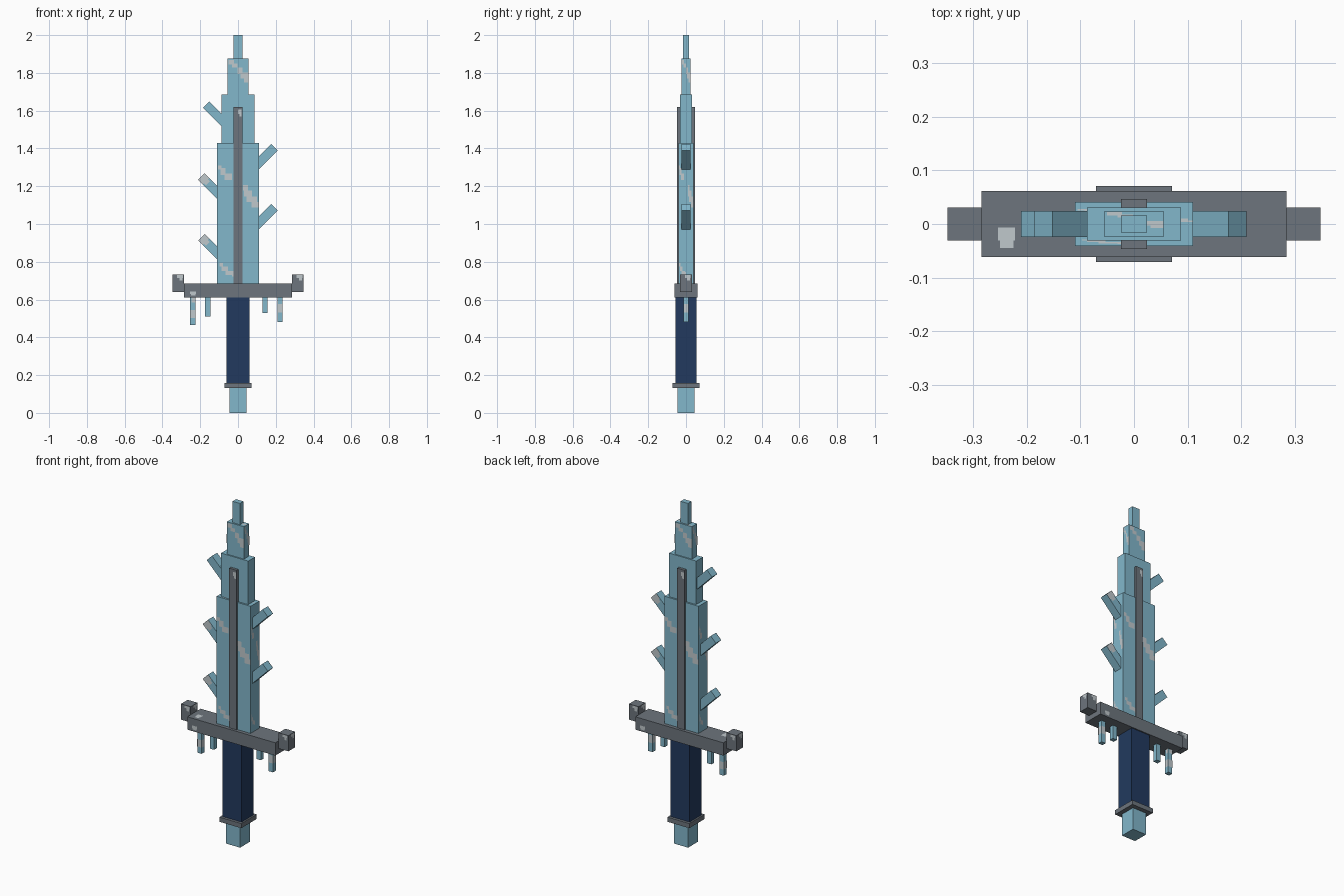
import bpy, bmesh, math
from mathutils import Matrix, Vector

if "Cube" in bpy.data.objects:
    bpy.data.objects.remove(bpy.data.objects["Cube"])


def make_mat(name, rgb):
    m = bpy.data.materials.new(name)
    m.diffuse_color = (*rgb, 1)
    m.use_nodes = True
    m.node_tree.nodes["Principled BSDF"].inputs["Base Color"].default_value = m.diffuse_color
    return m


ICE = make_mat("ice_blue", (0.223, 0.474, 0.597))
STEEL = make_mat("steel_grey", (0.153, 0.178, 0.205))
NAVY = make_mat("navy_wrap", (0.016, 0.042, 0.114))
FROST = make_mat("frost_white", (0.527, 0.578, 0.604))

SIDES = ("front", "right", "back", "left")
ALL = SIDES + ("top",)
# Each face: outward normal and the direction of its horizontal axis
NORMALS = {"front": ((0, -1, 0), (1, 0, 0)), "right": ((1, 0, 0), (0, 1, 0)),
           "back": ((0, 1, 0), (-1, 0, 0)), "left": ((-1, 0, 0), (0, -1, 0)),
           "top": ((0, 0, 1), (1, 0, 0))}


def box(name, mat, x, y, z, frost=(), faces=ALL, matrix=None):
    """Block from x, y, z ranges; frost holds (u0, u1, v0, v1) face fractions."""
    bm = bmesh.new()
    half = Vector([(r[1] - r[0]) / 2 for r in (x, y, z)])
    mid = Vector([(r[1] + r[0]) / 2 for r in (x, y, z)])
    bmesh.ops.create_cube(bm, size=2, matrix=Matrix.Translation(mid) @ Matrix.Diagonal((*half, 1)))
    for f in faces:
        n, u = map(Vector, NORMALS[f])
        v = n.cross(u)
        for u0, u1, v0, v1 in frost:
            pts = []
            for a, b in ((u0, v0), (u1, v0), (u1, v1), (u0, v1)):
                d = n + u * (2 * a - 1) + v * (2 * b - 1)
                p = Vector([d[i] * half[i] for i in range(3)])
                pts.append(bm.verts.new(mid + p + n * 0.0012))
            bm.faces.new(pts).material_index = 1
    me = bpy.data.meshes.new(name)
    bm.to_mesh(me)
    bm.free()
    me.materials.append(mat)
    me.materials.append(FROST)
    ob = bpy.data.objects.new(name, me)
    bpy.context.collection.objects.link(ob)
    if matrix:
        ob.matrix_world = matrix
    return ob


def sym(w):
    return (-w, w)


# Handle
box("pommel", ICE, sym(0.045), sym(0.045), (0, 0.131))
box("pommel_collar", STEEL, sym(0.071), sym(0.071), (0.131, 0.158))
box("grip", NAVY, sym(0.062), sym(0.055), (0.158, 0.61))

# Crossguard with raised end blocks
box("guard", STEEL, sym(0.285), sym(0.062), (0.61, 0.685),
    [(0.055, 0.11, 0.25, 0.45), (0.062, 0.105, 0.14, 0.25)], ("front", "back", "top"))
for s, side in ((-1, "left"), (1, "right")):
    box(side + "_guard_end", STEEL, sorted((s * 0.285, s * 0.348)), sym(0.031), (0.64, 0.732),
        [(0.4, 0.9, 0.82, 0.97), (0.6, 0.85, 0.66, 0.82)], SIDES)

# Icicles under the guard
for i, (cx, low, frost) in enumerate(((-0.24, 0.465, [(0, 1, 0.25, 0.55), (0.3, 1, 0.82, 1)]),
                                      (-0.16, 0.51, []), (0.143, 0.53, []),
                                      (0.222, 0.48, [(0.1, 1, 0.4, 0.75)]))):
    box(f"icicle_{i + 1}", ICE, (cx - 0.014, cx + 0.014), sym(0.013), (low, 0.61), frost, SIDES)

# Stepped blade with frost streaks
box("blade_lower", ICE, sym(0.11), sym(0.041), (0.685, 1.43),
    [(0.02, 0.1, 0.81, 0.84), (0.08, 0.2, 0.77, 0.82), (0.17, 0.36, 0.735, 0.78),
     (0.62, 0.74, 0.66, 0.70), (0.64, 0.84, 0.62, 0.66), (0.70, 0.96, 0.58, 0.62),
     (0.82, 1, 0.54, 0.58), (0.06, 0.14, 0.12, 0.145), (0.1, 0.26, 0.09, 0.12),
     (0.2, 0.42, 0.06, 0.09), (0.36, 0.5, 0.05, 0.08)])
box("blade_middle", ICE, sym(0.088), sym(0.031), (1.43, 1.685))
box("blade_upper", ICE, sym(0.055), sym(0.024), (1.685, 1.875),
    [(0.04, 0.3, 0.84, 0.97), (0.22, 0.48, 0.75, 0.86), (0.48, 0.72, 0.58, 0.75),
     (0.62, 1, 0.45, 0.62), (0.78, 1, 0.34, 0.45)])
box("blade_tip", ICE, sym(0.024), sym(0.016), (1.875, 2.0))

# Raised steel spine through the blade
box("spine", STEEL, sym(0.024), sym(0.047), (0.685, 1.62),
    [(0.5, 0.9, 0.96, 0.985), (0.65, 0.9, 0.945, 0.96)], ("front", "back"))

# Slanted ice branches: tip centre, side, frosted faces
for i, (cx, cz, s, faces) in enumerate(((-0.169, 1.632, -1, ()), (-0.194, 1.251, -1, ("front",)),
                                        (-0.194, 0.93, -1, ("front",)), (0.193, 1.406, 1, ("back",)),
                                        (0.193, 1.088, 1, ("back",)))):
    length = (abs(cx) - 0.06) * math.sqrt(2)
    mtx = Matrix.Translation((cx, 0, cz)) @ Matrix.Rotation(s * math.pi / 4, 4, "Y")
    box(f"branch_{i + 1}", ICE, sym(0.024), sym(0.024), (-length, 0),
        [(0, 1, 0.82, 1), (0.2, 0.8, 0.74, 0.82)], faces, mtx)
